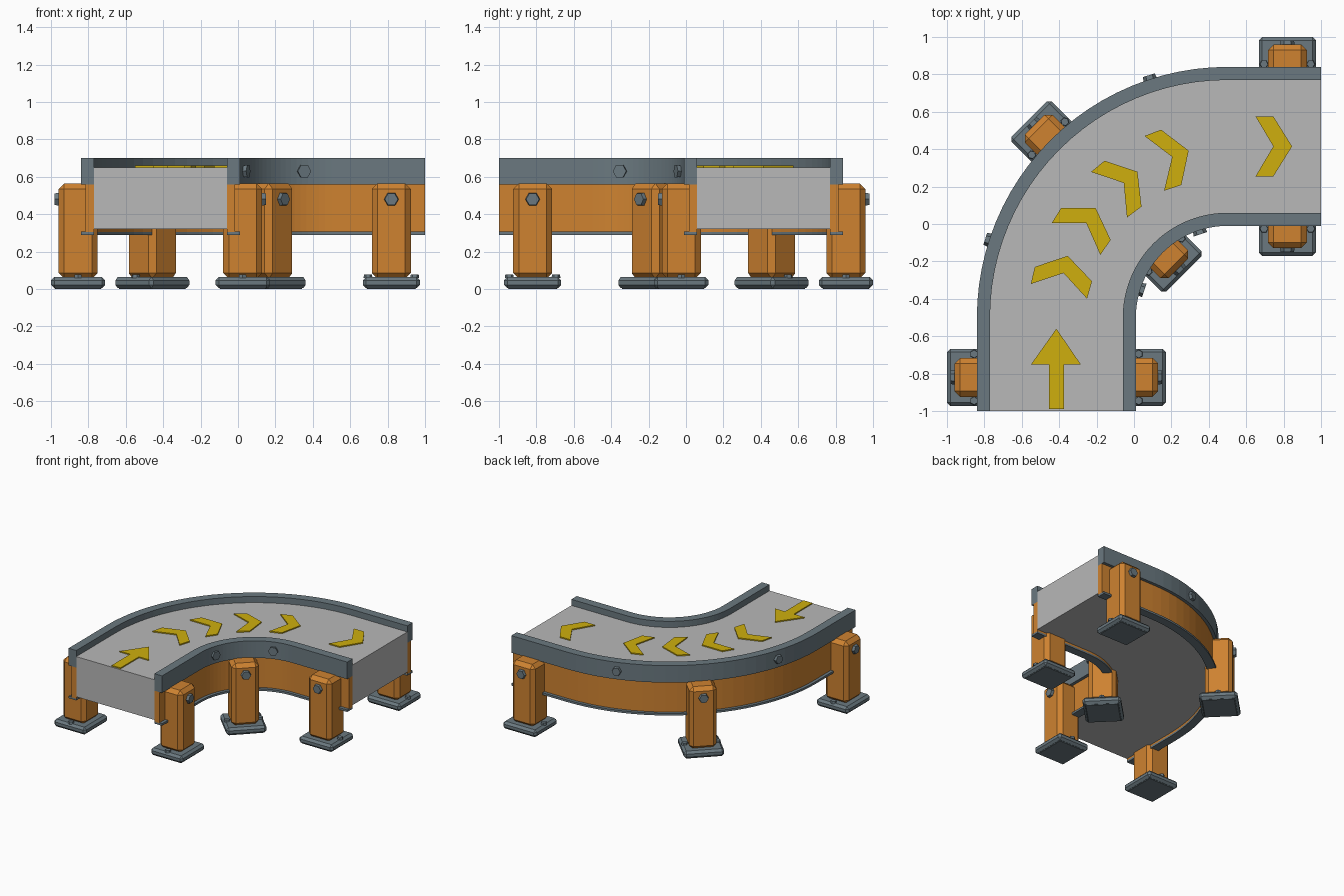
import bpy, bmesh, math
from mathutils import Matrix, Vector

if "Cube" in bpy.data.objects:
    bpy.data.objects.remove(bpy.data.objects["Cube"])

CX, CY = 0.5, -0.5      # centre of the bend
R = 0.915               # centre-line radius
SEGS = 24


def material(name, color):
    m = bpy.data.materials.new(name)
    m.diffuse_color = (*color, 1)
    m.use_nodes = True
    m.node_tree.nodes["Principled BSDF"].inputs["Base Color"].default_value = m.diffuse_color
    return m


ORANGE = material("orange paint", (0.62, 0.225, 0.03))
SLATE = material("slate metal", (0.145, 0.19, 0.215))
GREY = material("belt grey", (0.48, 0.48, 0.48))
YELLOW = material("arrow yellow", (0.62, 0.43, 0.004))


def finish(bm, name, mat):
    bmesh.ops.recalc_face_normals(bm, faces=bm.faces)
    me = bpy.data.meshes.new(name)
    bm.to_mesh(me)
    bm.free()
    me.materials.append(mat)
    ob = bpy.data.objects.new(name, me)
    bpy.context.collection.objects.link(ob)
    return ob


def path_point(i, r):
    """Point i along the straight - bend - straight track at radius r."""
    if i == 0:
        return CX - r, -1.0
    if i == SEGS + 2:
        return 1.0, CY + r
    a = math.pi - (i - 1) / SEGS * math.pi / 2
    return CX + r * math.cos(a), CY + r * math.sin(a)


def sweep(name, r0, r1, z0, z1, mat):
    """Rectangular section carried along the track."""
    bm = bmesh.new()
    rings = []
    for i in range(SEGS + 3):
        rings.append([bm.verts.new((*path_point(i, r), z))
                      for r, z in ((r0, z0), (r1, z0), (r1, z1), (r0, z1))])
    for a, b in zip(rings, rings[1:]):
        for k in range(4):
            bm.faces.new((a[k], a[(k + 1) % 4], b[(k + 1) % 4], b[k]))
    bm.faces.new(rings[0])
    bm.faces.new(rings[-1])
    return finish(bm, name, mat)


def box(name, size, z0, bevel, mat, frame):
    """Chamfered box standing at height z0 in a local frame."""
    bm = bmesh.new()
    bmesh.ops.create_cube(bm, size=1)
    bmesh.ops.scale(bm, vec=size, verts=bm.verts)
    bmesh.ops.translate(bm, vec=(0, 0, z0 + size[2] / 2), verts=bm.verts)
    bmesh.ops.bevel(bm, geom=bm.edges[:], offset=bevel, segments=1, affect='EDGES')
    bm.transform(frame)
    return finish(bm, name, mat)


def bolt(name, loc, radius, depth, frame, axis='X'):
    """Hexagonal bolt head with a chamfered rim."""
    bm = bmesh.new()
    bmesh.ops.create_cone(bm, cap_ends=True, segments=6, radius1=radius,
                          radius2=radius * 0.88, depth=depth)
    if axis == 'X':
        bm.transform(Matrix.Rotation(math.pi / 2, 4, 'Y'))
    bm.transform(frame @ Matrix.Translation(loc))
    return finish(bm, name, SLATE)


def plate(name, pts, turn=0.0):
    """Thin marking on the belt, turned about the bend centre."""
    bm = bmesh.new()
    f = bm.faces.new([bm.verts.new((x - CX, y - CY, 0.65)) for x, y in pts])
    top = bmesh.ops.extrude_face_region(bm, geom=[f])["geom"]
    bmesh.ops.translate(bm, vec=(0, 0, 0.009),
                        verts=[v for v in top if isinstance(v, bmesh.types.BMVert)])
    bm.transform(Matrix.Translation((CX, CY, 0)) @ Matrix.Rotation(turn, 4, 'Z'))
    return finish(bm, name, YELLOW)


# Belt body
sweep("belt", R - 0.355, R + 0.355, 0.32, 0.65, GREY)

# Side rails, panels and lower flanges on both sides
for side, s in (("inner", -1), ("outer", 1)):
    sweep(side + "_rail", R + s * 0.355, R + s * 0.425, 0.56, 0.70, SLATE)
    sweep(side + "_panel", R + s * 0.355, R + s * 0.40, 0.305, 0.56, ORANGE)
    sweep(side + "_flange", R + s * 0.355, R + s * 0.425, 0.29, 0.307, SLATE)


def frame_at(x, y, angle):
    return Matrix.Translation((x, y, 0)) @ Matrix.Rotation(angle, 4, 'Z')


# Legs: local +x points away from the belt
for side, s in (("inner", -1), ("outer", 1)):
    r = R + s * 0.44
    flip = 0 if s > 0 else math.pi
    d = r * math.sqrt(0.5)
    spots = (("start", CX - r, -0.82, math.pi),
             ("bend", CX - d, CY + d, math.radians(135)),
             ("end", 0.82, CY + r, math.pi / 2))
    for place, x, y, ang in spots:
        f = frame_at(x, y, ang + flip)
        n = f"{side}_{place}"
        box(n + "_leg", (0.208, 0.208, 0.51), 0.055, 0.03, ORANGE, f)
        box(n + "_foot", (0.29, 0.305, 0.06), 0.004, 0.018, SLATE, f)
        box(n + "_foot_pad", (0.25, 0.265, 0.02), 0.0, 0.004, SLATE, f)
        bolt(n + "_leg_bolt", (0.113, 0, 0.48), 0.04, 0.025, f)
        for t in (-1, 1):
            bolt(n + "_foot_bolt", (0, t * 0.125, 0.068), 0.024, 0.02, f, 'Z')

    # Rail bolts around the bend
    for deg in (108, 162):
        a = math.radians(deg)
        f = frame_at(CX, CY, a)
        bolt(side + "_rail_bolt", (R + s * 0.432, 0, 0.63), 0.038, 0.03,
             f if s > 0 else f @ Matrix.Identity(4))

# Straight arrow at the start of the belt
plate("start_arrow", [(-0.455, -0.99), (-0.375, -0.99), (-0.375, -0.75), (-0.285, -0.75),
                      (-0.415, -0.56), (-0.55, -0.75), (-0.455, -0.75)])
# Chevrons round the bend
BENT = [(-0.39, 0.085), (-0.205, 0.085), (-0.125, -0.085),
        (-0.18, -0.165), (-0.255, 0.005), (-0.44, 0.005)]
for k in (1, 0, -1, -2):
    plate("bend_chevron", BENT, math.radians(18.6 * k))
# Chevron at the end of the belt
plate("end_chevron", [(0.65, 0.575), (0.745, 0.575), (0.845, 0.415),
                      (0.745, 0.255), (0.65, 0.255), (0.745, 0.415)])
